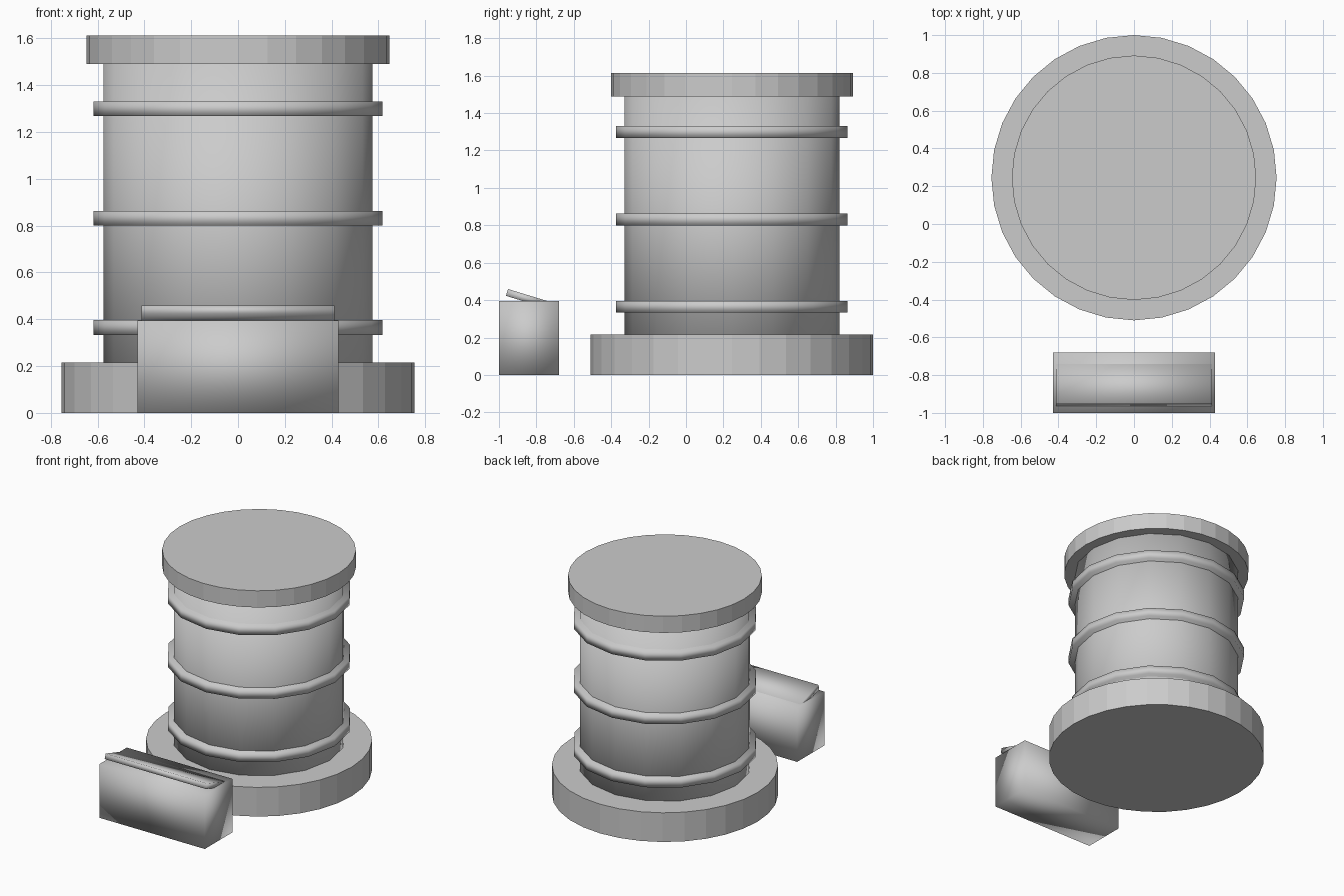
import bpy
from math import radians

default = bpy.data.objects.get("Cube")
if default:
    bpy.data.objects.remove(default, do_unlink=True)

# One plain grey for everything
grey = bpy.data.materials.new("light_grey")
grey.use_nodes = True
colour = (0.6, 0.6, 0.6, 1)
grey.diffuse_color = colour
grey.node_tree.nodes["Principled BSDF"].inputs["Base Color"].default_value = colour

AXIS_Y = 0.245


def finish(name, smooth):
    ob = bpy.context.object
    ob.name = name
    ob.data.materials.append(grey)
    if smooth:
        bpy.ops.object.shade_smooth()
    else:
        bpy.ops.object.shade_flat()
    return ob


def drum(name, radius, bottom, top, sides, smooth):
    bpy.ops.mesh.primitive_cylinder_add(
        vertices=sides, radius=radius, depth=top - bottom,
        location=(0, AXIS_Y, (bottom + top) / 2))
    return finish(name, smooth)


def block(name, size, location, tilt=0):
    bpy.ops.mesh.primitive_cube_add(size=1, location=location,
                                    rotation=(radians(tilt), 0, 0))
    bpy.context.object.scale = size
    bpy.ops.object.transform_apply(location=False, rotation=False, scale=True)
    return finish(name, True)


# Barrel with its plinth and cover
drum("plinth", 0.755, 0, 0.215, 32, False)
drum("barrel_body", 0.575, 0.002, 1.5, 16, True)
drum("barrel_cover", 0.647, 1.49, 1.613, 32, False)

# Hoops around the barrel
for label, z in (("lower", 0.333), ("middle", 0.8), ("upper", 1.268)):
    drum(label + "_hoop", 0.618, z, z + 0.063, 16, True)

# Small chest in front, with its lid ajar
block("chest", (0.86, 0.32, 0.395), (0, -0.84, 0.1975))
block("chest_lid", (0.825, 0.22, 0.038), (0, -0.852, 0.409), -17)
